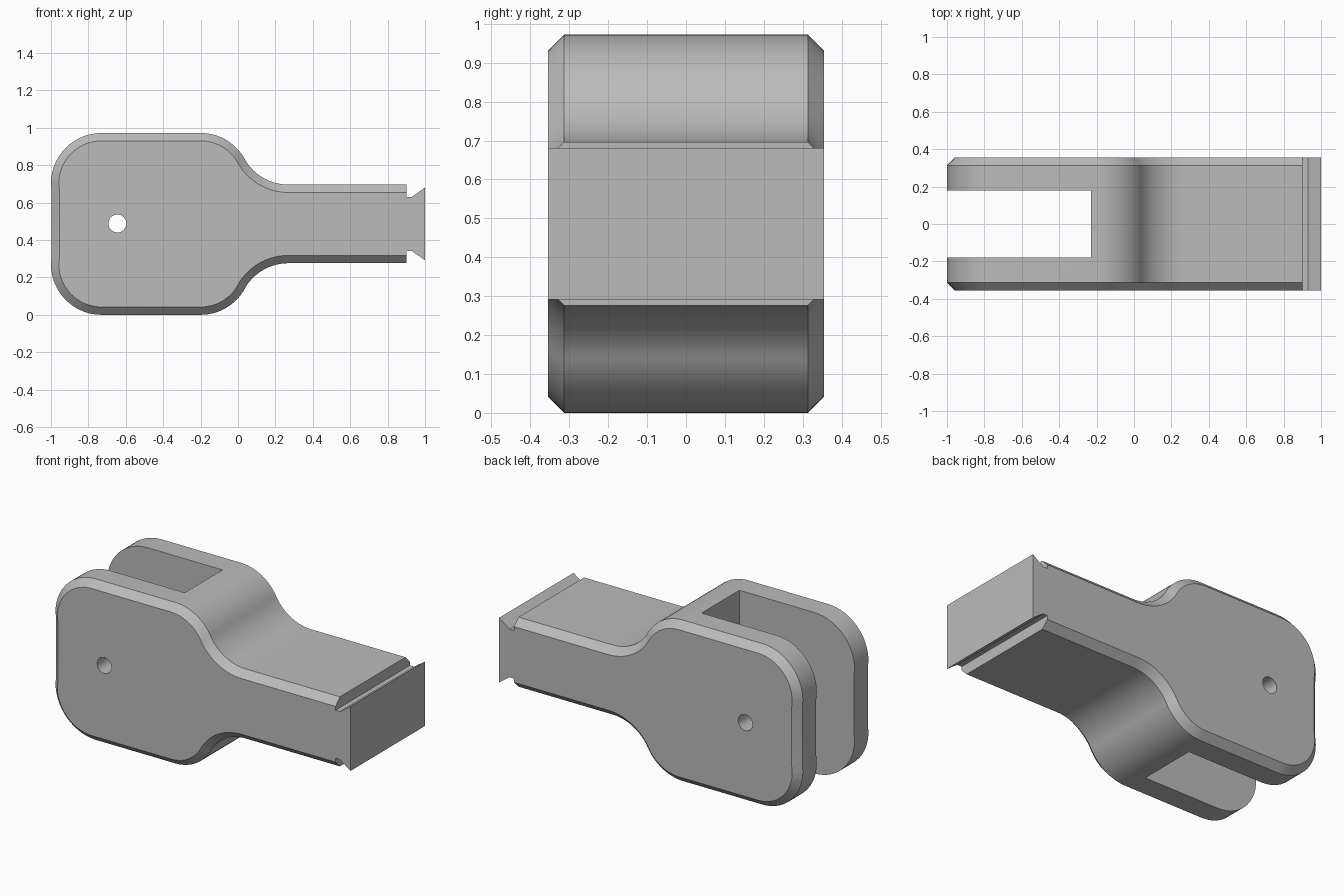
import bpy, bmesh
from math import sin, cos, radians, atan2, sqrt, degrees

if "Cube" in bpy.data.objects:
    bpy.data.objects.remove(bpy.data.objects["Cube"])

MID = 0.486       # height of the symmetry plane
HEAD = 0.486      # half height of the head
NECK = 0.21       # half height of the neck
R = 0.27          # radius of every bend
HALF = 0.355      # half thickness
CH = 0.042        # chamfer size
HEAD_X, NECK_X = -0.2, 0.27

grey = bpy.data.materials.new("plain grey")
grey.use_nodes = True
colour = (0.5, 0.5, 0.5, 1)
grey.diffuse_color = colour
grey.node_tree.nodes["Principled BSDF"].inputs["Base Color"].default_value = colour


def arc(cx, cz, r, start, end, steps=14):
    angles = [radians(start + (end - start) * i / steps) for i in range(steps + 1)]
    return [(cx + r * cos(a), cz + r * sin(a)) for a in angles]


def outline(inset):
    """Closed side outline, mirrored about the middle height."""
    rise = NECK + 2 * R - HEAD
    bend = degrees(atan2(rise, NECK_X - HEAD_X))
    top = [(-0.996 + inset, 0.17)]
    top += arc(-1 + R, HEAD - R, R - inset, 180, 90)
    top += arc(HEAD_X, HEAD - R, R - inset, 90, bend)
    top += arc(NECK_X, NECK + R, R + inset, 180 + bend, 270)[1:]
    # latch groove and flared tip keep their full width
    top += [(0.9, NECK - inset), (0.9, 0.145), (0.93, 0.145), (1.0, 0.195)]
    full = top + [(x, -z) for x, z in reversed(top)]
    return [(x, z + MID) for x, z in full]


def finish(name, bm):
    bmesh.ops.recalc_face_normals(bm, faces=bm.faces)
    mesh = bpy.data.meshes.new(name)
    bm.to_mesh(mesh)
    bm.free()
    obj = bpy.data.objects.new(name, mesh)
    bpy.context.collection.objects.link(obj)
    mesh.materials.append(grey)
    return obj


# Body: four matching outlines lofted across the thickness
bm = bmesh.new()
rings = []
for y, inset in ((-HALF, CH), (CH - HALF, 0), (HALF - CH, 0), (HALF, CH)):
    rings.append([bm.verts.new((x, y, z)) for x, z in outline(inset)])
count = len(rings[0])
for a, b in zip(rings, rings[1:]):
    for i in range(count):
        j = (i + 1) % count
        bm.faces.new((a[i], a[j], b[j], b[i]))
bm.faces.new(rings[0])
bm.faces.new(rings[-1])
body = finish("clevis_body", bm)

# Slot cutter: open at the head end and through the full height
bpy.ops.mesh.primitive_cube_add(size=1, location=(-0.73, 0, MID))
slot = bpy.context.object
slot.name = "slot_cutter"
slot.scale = (1.0, 0.36, 1.4)

# Pin hole cutter through both cheeks
bpy.ops.mesh.primitive_cylinder_add(vertices=32, radius=0.048, depth=1,
                                    location=(-0.645, 0, 0.488),
                                    rotation=(radians(90), 0, 0))
pin = bpy.context.object
pin.name = "pin_hole_cutter"

bpy.ops.object.select_all(action="DESELECT")
body.select_set(True)
bpy.context.view_layer.objects.active = body
for cutter in (slot, pin):
    cutter.hide_render = True
    cutter.data.materials.append(grey)
    mod = body.modifiers.new(cutter.name, "BOOLEAN")
    mod.operation = "DIFFERENCE"
    mod.solver = "EXACT"
    mod.object = cutter
    bpy.ops.object.modifier_apply(modifier=mod.name)
    bpy.data.objects.remove(cutter)

bpy.ops.object.shade_smooth_by_angle(angle=radians(30))
